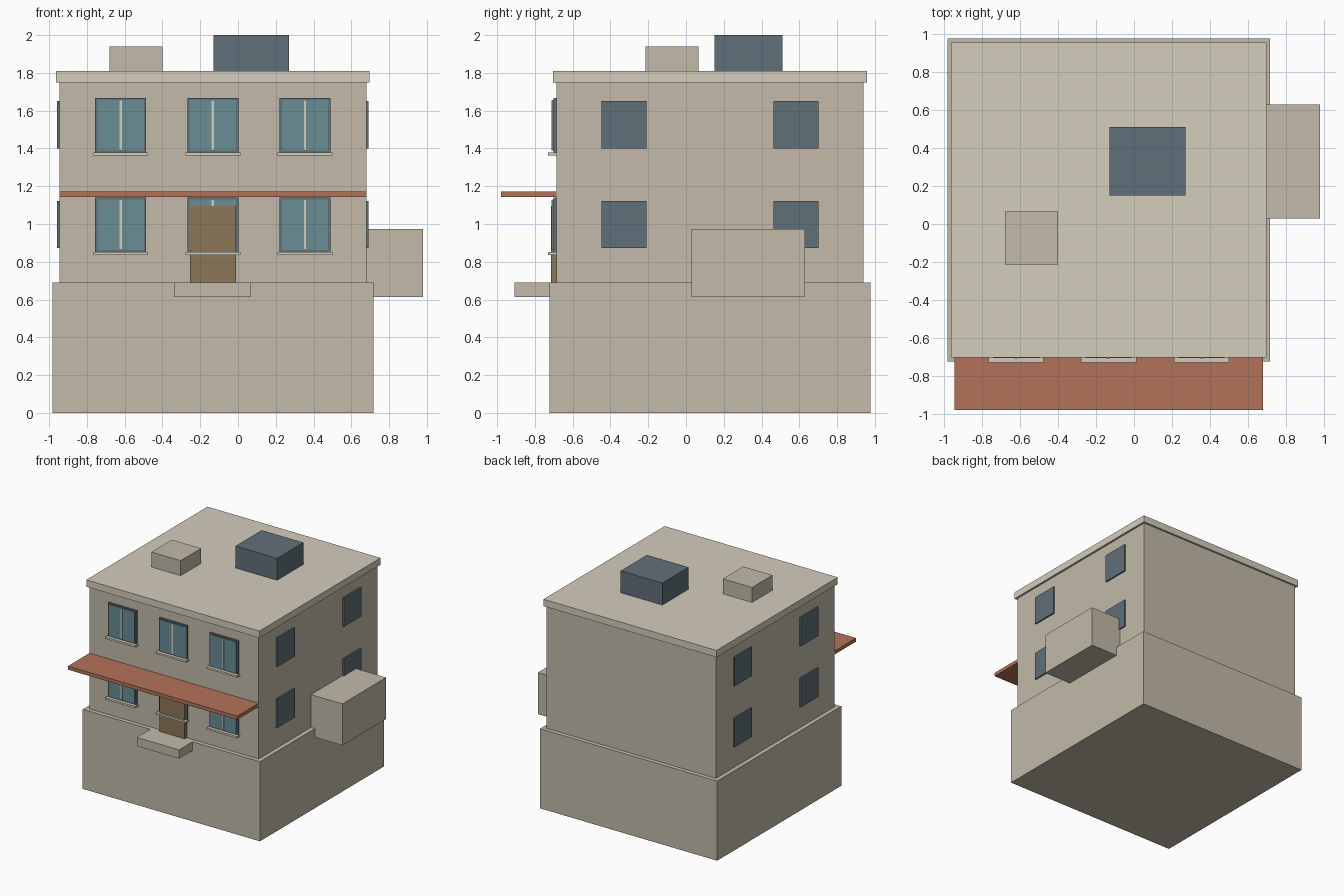
import bpy, bmesh

if "Cube" in bpy.data.objects:
    bpy.data.objects.remove(bpy.data.objects["Cube"])


def mat(name, rgb):
    m = bpy.data.materials.new(name)
    m.diffuse_color = (*rgb, 1)
    m.use_nodes = True
    m.node_tree.nodes["Principled BSDF"].inputs["Base Color"].default_value = m.diffuse_color
    return m


STONE = mat("stone", (0.54, 0.49, 0.40))
TRIM = mat("trim", (0.66, 0.61, 0.51))
RED = mat("terracotta", (0.45, 0.17, 0.10))
WOOD = mat("wood", (0.27, 0.18, 0.10))
GLASS = mat("glass", (0.14, 0.27, 0.30))
DARK = mat("dark_slate", (0.12, 0.16, 0.19))


def box(name, x, y, z, material):
    """Box from (min, max) ranges on each axis."""
    bm = bmesh.new()
    bmesh.ops.create_cube(bm, size=1)
    for v in bm.verts:
        v.co = [r[0] if c < 0 else r[1] for c, r in zip(v.co, (x, y, z))]
    me = bpy.data.meshes.new(name)
    bm.to_mesh(me)
    bm.free()
    me.materials.append(material)
    ob = bpy.data.objects.new(name, me)
    bpy.context.collection.objects.link(ob)
    return ob


def span(c, w):
    return (c - w / 2, c + w / 2)


CX, CY = -0.133, 0.127      # centre of the main building
FRONT = CY - 0.813          # front wall plane

# Main masses
box("ground_storey", span(CX, 1.70), span(CY, 1.70), (0, 0.69), STONE)
box("upper_storeys", span(CX, 1.624), span(CY, 1.626), (0.69, 1.75), STONE)
box("roof_slab", span(CX, 1.66), span(CY, 1.66), (1.75, 1.81), TRIM)
box("side_annex", (0.67, 0.98), (0.03, 0.63), (0.614, 0.974), STONE)

# Roof boxes
box("chimney_block", (-0.68, -0.40), (-0.214, 0.066), (1.81, 1.94), STONE)
box("roof_unit", (-0.13, 0.27), (0.15, 0.51), (1.81, 2.0), DARK)

# Awning, door and step
box("awning", span(CX, 1.624), (-0.98, FRONT), (1.142, 1.173), RED)
box("door", span(CX, 0.244), (-0.714, FRONT), (0.69, 1.096), WOOD)
box("door_step", span(CX, 0.406), (-0.907, CY - 0.85), (0.614, 0.69), STONE)

# Front windows: frame, glass, mullion and sill
for floor, z in (("lower", 0.853), ("upper", 1.379)):
    for i in range(3):
        x = CX + (i - 1) * 0.488
        tag = f"{floor}_{i + 1}"
        box("window_frame_" + tag, span(x, 0.27), (-0.702, FRONT), (z, z + 0.288), DARK)
        box("window_glass_" + tag, span(x, 0.245), (-0.707, FRONT), (z + 0.01, z + 0.278), GLASS)
        box("window_mullion_" + tag, span(x, 0.012), (-0.711, FRONT), (z + 0.01, z + 0.274), TRIM)
        box("window_sill_" + tag, span(x, 0.29), (-0.73, FRONT), (z - 0.016, z), TRIM)

# Side windows on both flanks
for side, s in (("left", -1), ("right", 1)):
    wall = CX + s * 0.812
    xr = sorted((wall, wall + s * 0.013))
    for floor, z in (("lower", 0.872), ("upper", 1.40)):
        for end, y in (("front", -0.328), ("back", 0.582)):
            box(f"side_window_{side}_{floor}_{end}", xr, span(y, 0.24), (z, z + 0.25), DARK)
